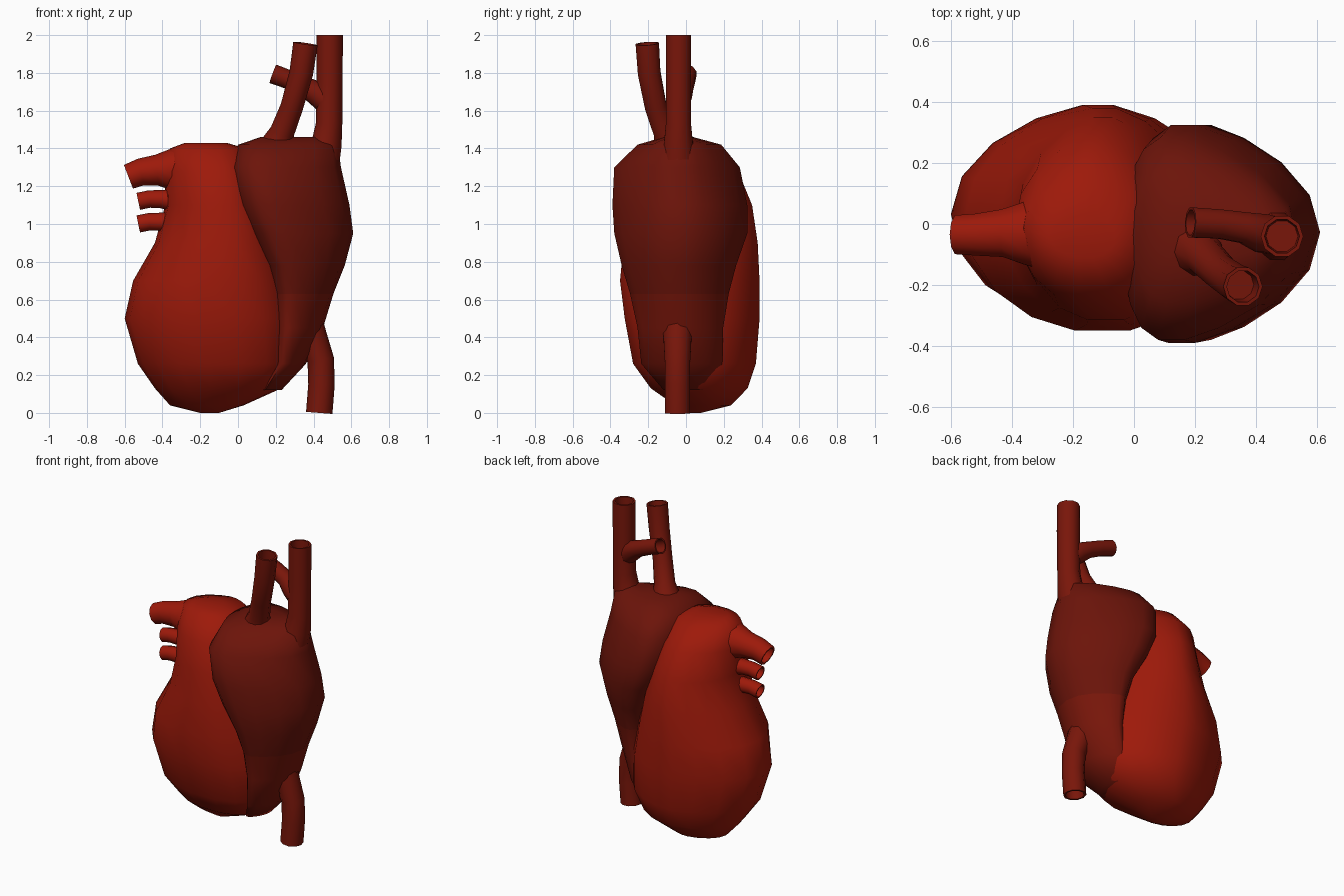
import bpy, bmesh, math
from mathutils import Vector

if "Cube" in bpy.data.objects:
    bpy.data.objects.remove(bpy.data.objects["Cube"])


def material(name, rgb):
    m = bpy.data.materials.new(name)
    m.diffuse_color = (*rgb, 1)
    m.use_nodes = True
    m.node_tree.nodes["Principled BSDF"].inputs["Base Color"].default_value = m.diffuse_color
    return m


BRIGHT = material("bright_muscle", (0.34, 0.010, 0.003))
DARK = material("dark_muscle", (0.15, 0.007, 0.003))
MID = material("mid_muscle", (0.19, 0.008, 0.003))


def finish(bm, name, mats, angle):
    bmesh.ops.recalc_face_normals(bm, faces=bm.faces)
    me = bpy.data.meshes.new(name)
    bm.to_mesh(me)
    bm.free()
    ob = bpy.data.objects.new(name, me)
    bpy.context.collection.objects.link(ob)
    for m in mats:
        me.materials.append(m)
    bpy.ops.object.select_all(action='DESELECT')
    ob.select_set(True)
    bpy.context.view_layer.objects.active = ob
    bpy.ops.object.shade_smooth_by_angle(angle=math.radians(angle))
    return ob


def bridge(bm, rings):
    for a, b in zip(rings, rings[1:]):
        n = len(a)
        for i in range(n):
            bm.faces.new((a[i], a[(i + 1) % n], b[(i + 1) % n], b[i]))


def chamber(name, sections, peak, left_pow, right_pow, mats, split=None, sides=18):
    """Loft of rings (z, xmin, xmax, ymin, ymax); powers are (front, back) boxiness."""
    bm = bmesh.new()
    rings = []
    for z, x0, x1, y0, y1 in sections:
        px, cy, ry = x0 + (x1 - x0) * peak, (y0 + y1) / 2, (y1 - y0) / 2
        ring = []
        for i in range(sides):
            t = 2 * math.pi * i / sides
            c, s = math.cos(t), math.sin(t)
            e = (right_pow if c > 0 else left_pow)[int(s > 0)]
            rx = (x1 - px) if c > 0 else (px - x0)
            ring.append(bm.verts.new((px + math.copysign(abs(c) ** e, c) * rx,
                                      cy + s * ry, z)))
        rings.append(ring)
    bridge(bm, rings)
    bm.faces.new(rings[0])
    bm.faces.new(rings[-1])
    if split is not None:
        for f in bm.faces:
            f.material_index = int(f.calc_center_median().z < split)
    return finish(bm, name, mats, 60)


def vessel(name, path, mat, sides=10):
    """Hollow-ended tube: path of (x, y, z, radius), first point is the open end."""
    bm = bmesh.new()
    pts = [Vector(p[:3]) for p in path]
    rings = []

    def ring(p, tan, r):
        u = tan.cross(Vector((0, 1, 0))).normalized()
        v = tan.cross(u).normalized()
        return [bm.verts.new(p + r * (u * math.cos(a) + v * math.sin(a)))
                for a in (2 * math.pi * i / sides for i in range(sides))]

    for i, p in enumerate(pts):
        tan = (pts[min(i + 1, len(pts) - 1)] - pts[max(i - 1, 0)]).normalized()
        rings.append(ring(p, tan, path[i][3]))
    # recessed bore behind the rim
    d = (pts[1] - pts[0]).normalized()
    r = path[0][3]
    rim = ring(pts[0], d, r * 0.82)
    floor = ring(pts[0] + d * 0.09, d, r * 0.75)
    bridge(bm, [floor, rim] + rings)
    bm.faces.new(floor)
    return finish(bm, name, [mat], 50)


# Main ventricle body
chamber("left_ventricle", [
    (1.43, -0.28, -0.06, -0.11, 0.03),
    (1.40, -0.36, 0.04, -0.19, 0.16),
    (1.28, -0.39, 0.10, -0.27, 0.28),
    (1.10, -0.385, 0.15, -0.32, 0.355),
    (0.90, -0.44, 0.21, -0.335, 0.385),
    (0.70, -0.555, 0.27, -0.355, 0.395),
    (0.50, -0.60, 0.31, -0.33, 0.395),
    (0.26, -0.53, 0.31, -0.285, 0.375),
    (0.13, -0.44, 0.23, -0.19, 0.33),
    (0.04, -0.36, 0.03, -0.06, 0.24),
    (0.00, -0.20, -0.10, 0.00, 0.08),
], 0.53, (1.0, 1.25), (0.75, 1.2), [BRIGHT])

# Atrium and its lower taper
chamber("right_atrium", [
    (1.46, 0.12, 0.46, -0.12, 0.04),
    (1.42, 0.00, 0.53, -0.26, 0.19),
    (1.30, -0.04, 0.545, -0.385, 0.29),
    (1.10, -0.01, 0.59, -0.395, 0.33),
    (0.95, 0.06, 0.61, -0.385, 0.33),
    (0.78, 0.15, 0.565, -0.345, 0.27),
    (0.63, 0.19, 0.505, -0.30, 0.23),
    (0.45, 0.20, 0.45, -0.26, 0.20),
    (0.26, 0.20, 0.36, -0.24, 0.195),
    (0.12, 0.12, 0.23, -0.12, 0.14),
], 0.30, (0.65, 0.75), (1.5, 1.5), [DARK, MID], split=0.63)

# Upper great vessels
vessel("upper_vein", [(0.485, -0.04, 2.0, 0.07), (0.485, -0.04, 1.75, 0.069),
                      (0.482, -0.04, 1.53, 0.07), (0.47, -0.04, 1.43, 0.080),
                      (0.43, -0.04, 1.30, 0.105)], MID)
vessel("front_artery", [(0.357, -0.205, 1.955, 0.065), (0.335, -0.195, 1.80, 0.063),
                        (0.285, -0.16, 1.62, 0.06), (0.235, -0.11, 1.49, 0.065),
                        (0.21, -0.09, 1.43, 0.085), (0.19, -0.07, 1.34, 0.13)], MID)
vessel("side_branch", [(0.185, 0.005, 1.795, 0.052), (0.28, 0.0, 1.76, 0.05),
                       (0.36, -0.012, 1.725, 0.053), (0.42, -0.03, 1.69, 0.066),
                       (0.46, -0.04, 1.65, 0.062)], MID)

# Lower vein
vessel("lower_vein", [(0.43, -0.045, 0.0, 0.07), (0.442, -0.045, 0.15, 0.07),
                      (0.438, -0.045, 0.28, 0.071), (0.395, -0.045, 0.40, 0.078),
                      (0.34, -0.045, 0.52, 0.10)], MID)

# Three side vessels on the ventricle
vessel("side_artery", [(-0.58, -0.035, 1.25, 0.067), (-0.515, -0.035, 1.275, 0.072),
                       (-0.43, -0.03, 1.285, 0.082), (-0.36, -0.03, 1.29, 0.108),
                       (-0.25, -0.03, 1.28, 0.14)], BRIGHT)
for i, z in enumerate((1.12, 1.0)):
    vessel(f"side_vein_{i + 1}", [(-0.528, -0.03, z, 0.046), (-0.47, -0.03, z + 0.012, 0.046),
                                  (-0.41, -0.03, z + 0.012, 0.048),
                                  (-0.33, -0.03, z + 0.005, 0.06)], BRIGHT)
